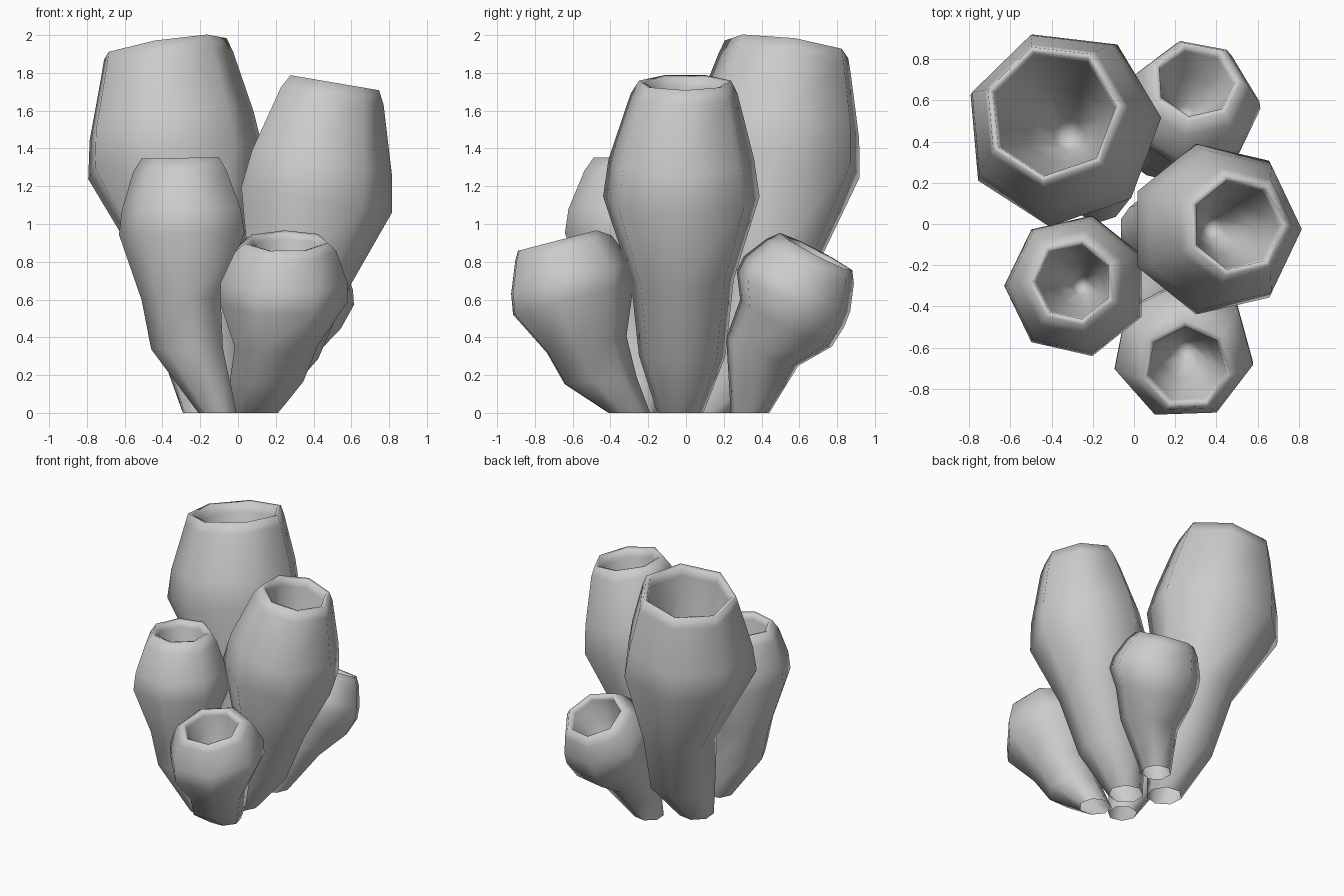
import bpy, bmesh, math
from mathutils import Vector

SIDES = 7
LIP = 0.028


def tube(name, phase, tilt, rings, cavity):
    """Loft seven-sided rings (x, y, z, radius), then fold the rim into a tapering cavity."""
    bm = bmesh.new()
    top = rings[-1][2]

    def ring(x, y, z, r):
        f = min(1.0, z / (0.5 * top))
        axis = Vector((tilt[0] * f, tilt[1] * f, 1)).normalized()
        u = Vector((1, 0, 0))
        u = (u - axis * u.dot(axis)).normalized()
        v = axis.cross(u)
        out = []
        for i in range(SIDES):
            a = math.radians(phase) + 2 * math.pi * i / SIDES
            out.append(bm.verts.new(Vector((x, y, z)) + r * (u * math.cos(a) + v * math.sin(a))))
        return out

    # outer wall (open at the foot), rim lip, cavity wall
    x, y, z, r = rings[-1]
    cx, cy, cz = cavity
    path = list(rings) + [(x, y, z - 0.008, r - LIP)]
    for t, k in ((0.08, 0.97), (0.5, 0.62), (0.92, 0.25)):
        path.append((x + (cx - x) * t, y + (cy - y) * t, z + (cz - z) * t, (r - LIP) * k))
    loops = [ring(*p) for p in path]
    for a, b in zip(loops, loops[1:]):
        for i in range(SIDES):
            j = (i + 1) % SIDES
            bm.faces.new((a[i], a[j], b[j], b[i]))
    # rounded cavity floor
    tip = bm.verts.new(cavity)
    for i in range(SIDES):
        bm.faces.new((loops[-1][i], loops[-1][(i + 1) % SIDES], tip))
    for f in bm.faces:
        f.smooth = True

    mesh = bpy.data.meshes.new(name)
    bm.to_mesh(mesh)
    bm.free()
    bpy.context.collection.objects.link(bpy.data.objects.new(name, mesh))


# tallest tube, back left
tube("tall_back_tube", 5, (-0.16, 0.13), [
    (-0.175, 0.125, 0, 0.125), (-0.175, 0.30, 0.3, 0.235), (-0.225, 0.41, 0.75, 0.27),
    (-0.345, 0.465, 1.33, 0.485), (-0.365, 0.49, 1.53, 0.455),
    (-0.385, 0.53, 1.86, 0.365), (-0.395, 0.54, 1.935, 0.34)], (-0.31, 0.42, 1.0))

# second tube, right
tube("right_tube", 0, (0.17, 0.0), [
    (0.05, -0.03, 0, 0.125), (0.19, -0.02, 0.3, 0.235), (0.31, -0.02, 0.70, 0.28),
    (0.395, -0.025, 1.13, 0.425), (0.425, -0.025, 1.33, 0.395),
    (0.485, -0.01, 1.68, 0.29), (0.50, -0.005, 1.75, 0.25)], (0.37, -0.02, 0.95))

# medium tube, front left
tube("front_left_tube", 180, (-0.02, 0.0), [
    (-0.105, -0.255, 0, 0.105), (-0.26, -0.275, 0.34, 0.2), (-0.29, -0.29, 0.60, 0.22),
    (-0.28, -0.30, 0.95, 0.35), (-0.285, -0.30, 1.08, 0.33),
    (-0.295, -0.285, 1.28, 0.26), (-0.295, -0.28, 1.35, 0.215)], (-0.25, -0.30, 0.7))

# short tube, front
tube("short_front_tube", 92, (0.0, -0.26), [
    (0.10, -0.305, 0, 0.115), (0.15, -0.46, 0.17, 0.2), (0.20, -0.535, 0.36, 0.225),
    (0.24, -0.61, 0.60, 0.345), (0.24, -0.62, 0.71, 0.345),
    (0.25, -0.66, 0.87, 0.275), (0.255, -0.69, 0.91, 0.225)], (0.25, -0.60, 0.45))

# short tube, back, leaning outwards
tube("short_back_tube", 3, (0.08, 0.52), [
    (0.08, 0.34, 0, 0.105), (0.20, 0.405, 0.32, 0.21), (0.265, 0.53, 0.47, 0.28),
    (0.285, 0.555, 0.60, 0.33), (0.285, 0.59, 0.68, 0.325),
    (0.295, 0.66, 0.80, 0.265), (0.30, 0.69, 0.85, 0.22)], (0.24, 0.52, 0.5))
